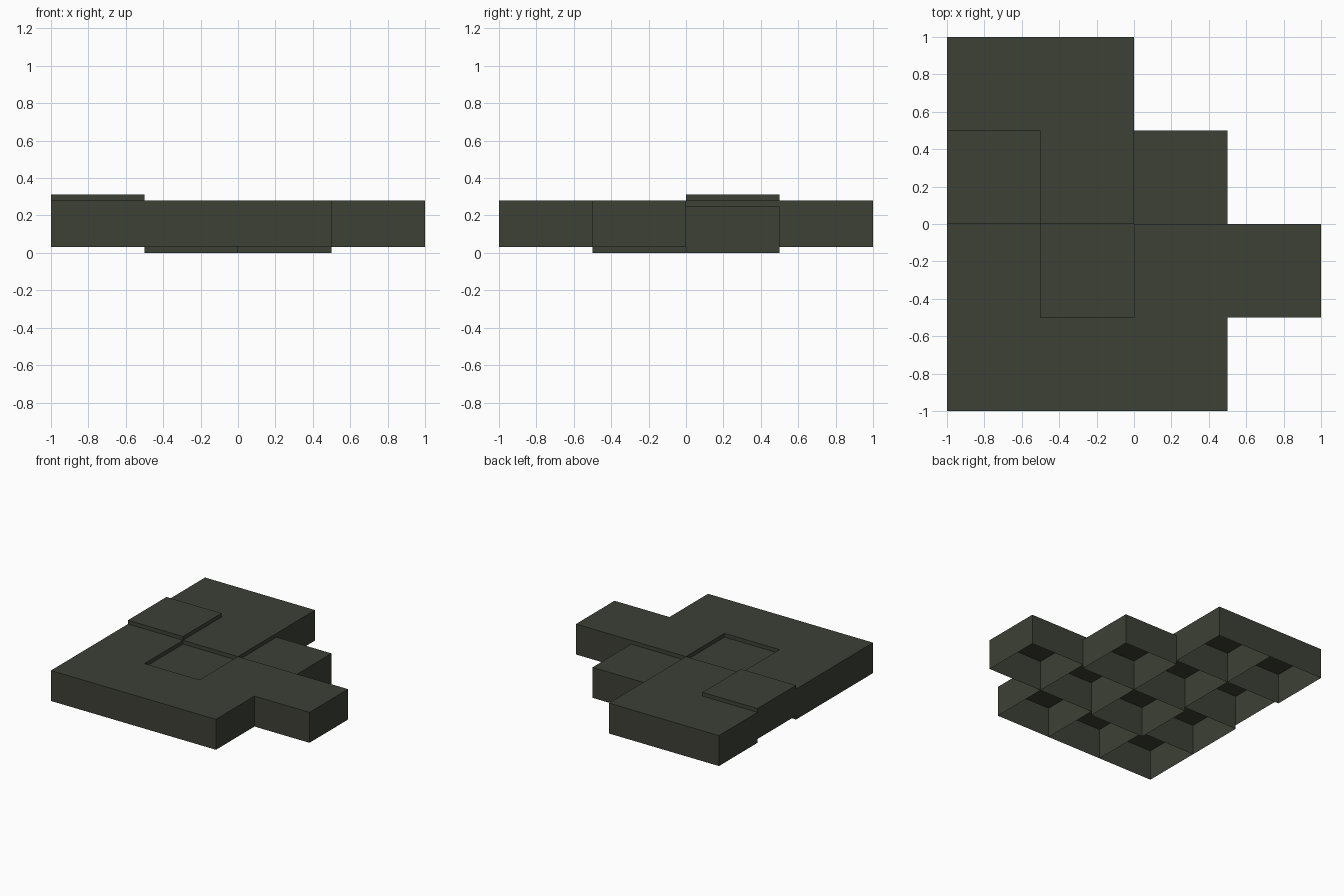
import bpy, bmesh

if "Cube" in bpy.data.objects:
    bpy.data.objects.remove(bpy.data.objects["Cube"])

SIZE, HEIGHT, STEP = 0.5, 0.25, 0.03125

mat = bpy.data.materials.new("dark olive")
mat.diffuse_color = (0.046, 0.052, 0.036, 1)
mat.use_nodes = True
mat.node_tree.nodes["Principled BSDF"].inputs["Base Color"].default_value = mat.diffuse_color

# Rows from front to back; each number is a tile's level (0 sunken, 1 normal, 2 raised)
ROWS = [(1, 1, 1), (1, 0, 1, 1), (2, 1, 0), (1, 1)]


def tile(name, x, y, z):
    """Square tile shell with a top and four walls, open underneath."""
    bm = bmesh.new()
    bmesh.ops.create_cube(bm, size=1)
    bottom = [f for f in bm.faces if f.normal.z < -0.5]
    bmesh.ops.delete(bm, geom=bottom, context='FACES_ONLY')
    bmesh.ops.scale(bm, vec=(SIZE, SIZE, HEIGHT), verts=bm.verts)
    bmesh.ops.translate(bm, vec=(x + SIZE / 2, y + SIZE / 2, z + HEIGHT / 2), verts=bm.verts)
    mesh = bpy.data.meshes.new(name)
    bm.to_mesh(mesh)
    bm.free()
    mesh.materials.append(mat)
    bpy.context.collection.objects.link(bpy.data.objects.new(name, mesh))


# Floor of tiles
KIND = ("sunken", "flat", "raised")
for r, row in enumerate(ROWS):
    for c, level in enumerate(row):
        tile(f"{KIND[level]}_tile_{r}_{c}", -1 + c * SIZE, -1 + r * SIZE, level * STEP)
